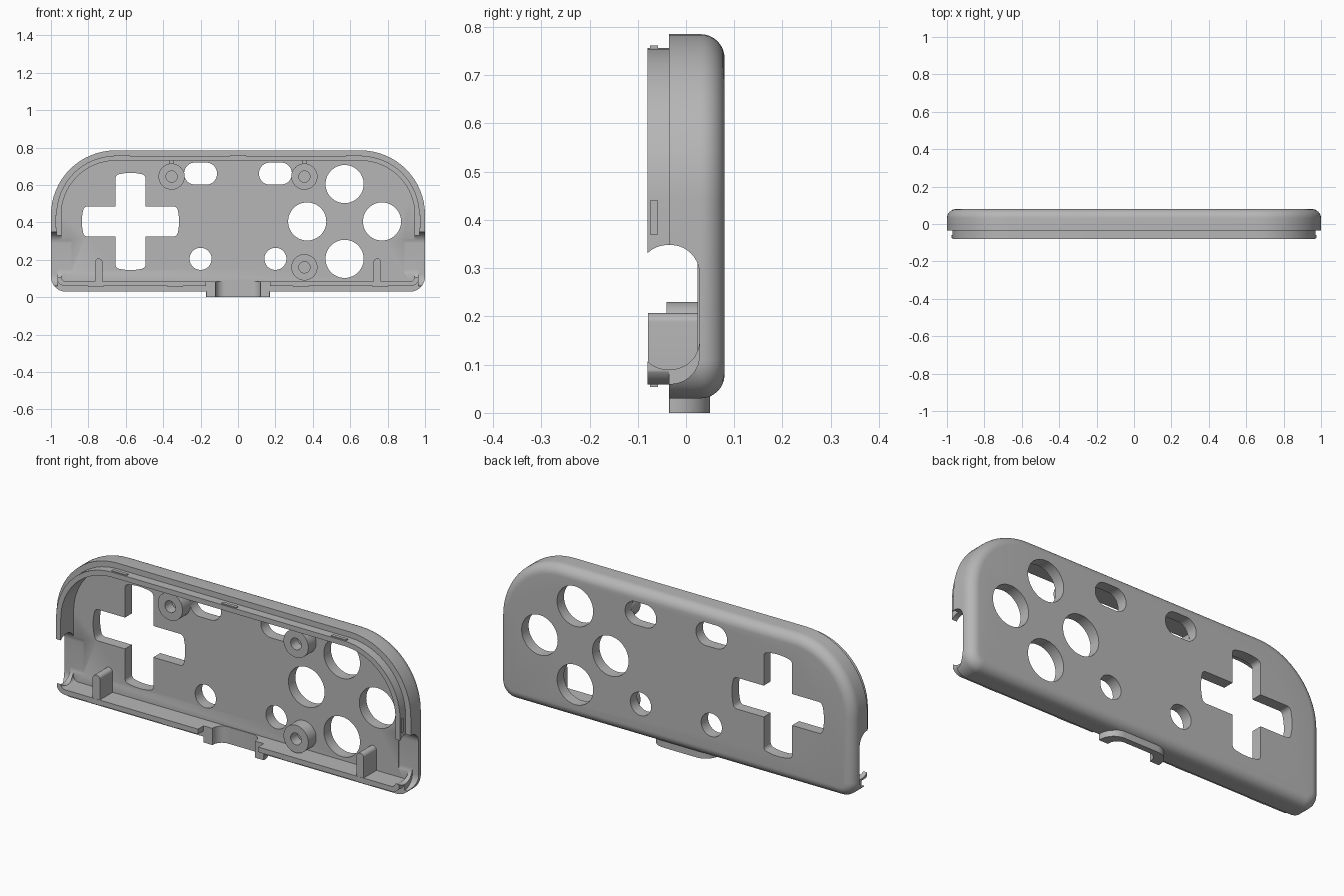
import bpy, bmesh, math
from mathutils import Vector

cube = bpy.data.objects.get("Cube")
if cube:
    bpy.data.objects.remove(cube, do_unlink=True)

grey = bpy.data.materials.new("plain grey plastic")
grey.use_nodes = True
grey.diffuse_color = (0.47, 0.47, 0.47, 1)
grey.node_tree.nodes["Principled BSDF"].inputs["Base Color"].default_value = grey.diffuse_color

FLOOR, FRONT, STEP, BACK = 0.024, -0.08, -0.035, 0.08
LOW, HIGH, LIP, WALL = 0.03, 0.785, 0.029, 0.055


def loft(name, rings, bevel=0):
    """Skin a list of matching closed rings and cap both ends."""
    bm = bmesh.new()
    loops = [[bm.verts.new(p) for p in ring] for ring in rings]
    n = len(loops[0])
    for a, b in zip(loops, loops[1:]):
        for i in range(n):
            j = (i + 1) % n
            bm.faces.new((a[i], a[j], b[j], b[i]))
    bm.faces.new(loops[0])
    bm.faces.new(loops[-1])
    bmesh.ops.recalc_face_normals(bm, faces=bm.faces)
    if bevel:
        caps = [f for f in bm.faces if len(f.verts) == n and n > 4]
        rim = {e for f in caps for e in f.edges}
        corners = [e for e in bm.edges if e not in rim and e.calc_face_angle(0) > 1]
        bmesh.ops.bevel(bm, geom=corners, offset=bevel, segments=4, profile=0.5, affect='EDGES')
    mesh = bpy.data.meshes.new(name)
    bm.to_mesh(mesh)
    bm.free()
    mesh.materials.append(grey)
    ob = bpy.data.objects.new(name, mesh)
    bpy.context.collection.objects.link(ob)
    return ob


def place(axis, u, v, w):
    """Put a flat point (u, v) at distance w along the axis."""
    return {'x': Vector((w, u, v)), 'y': Vector((u, w, v)), 'z': Vector((u, v, w))}[axis]


def prism(name, points, axis, start, end, bevel=0):
    return loft(name, [[place(axis, u, v, w) for u, v in points] for w in (start, end)], bevel)


def rounded(u0, u1, v0, v1, r_low, r_high, steps=10):
    """Rounded rectangle with separate radii for its low and high corners."""
    pts = []
    corners = ((u1 - r_high, v1 - r_high, r_high, 0), (u0 + r_high, v1 - r_high, r_high, 90),
               (u0 + r_low, v0 + r_low, r_low, 180), (u1 - r_low, v0 + r_low, r_low, 270))
    for cu, cv, r, start in corners:
        for i in range(steps + 1):
            a = math.radians(start + 90 * i / steps)
            pts.append((cu + r * math.cos(a), cv + r * math.sin(a)))
    return pts


def circle(cx, cz, r, n=48):
    return [(cx + r * math.cos(math.tau * i / n), cz + r * math.sin(math.tau * i / n)) for i in range(n)]


def box(name, x0, x1, y0, y1, z0, z1):
    return prism(name, [(x0, z0), (x1, z0), (x1, z1), (x0, z1)], 'y', y0, y1)


def cut(target, cutters):
    """Subtract the cutters, bake the result and discard the cutters."""
    for c in cutters:
        c.hide_render = True
        mod = target.modifiers.new("cut", 'BOOLEAN')
        mod.operation, mod.solver, mod.object = 'DIFFERENCE', 'EXACT', c
    graph = bpy.context.evaluated_depsgraph_get()
    graph.update()
    mesh = bpy.data.meshes.new_from_object(target.evaluated_get(graph))
    target.modifiers.clear()
    target.data = mesh
    for c in cutters:
        bpy.data.objects.remove(c, do_unlink=True)


def outline(inset, y):
    pts = rounded(inset - 1, 1 - inset, LOW + inset, HIGH - inset, 0.08 - inset, 0.345 - inset, 16)
    return [place('y', u, v, y) for u, v in pts]


# Hollow half shell: lip, stepped rim, rounded back edge
fillet = 0.05
steps = [(WALL, FLOOR), (WALL, FRONT), (LIP, FRONT), (LIP, STEP), (0, STEP)]
for i in range(9):
    a = math.pi / 2 * i / 8
    steps.append((fillet * (1 - math.cos(a)), BACK - fillet + fillet * math.sin(a)))
shell = loft("half_shell", [outline(*s) for s in steps])

holes = []


def hole(points, bevel=0):
    holes.append(prism("hole_cutter", points, 'y', -0.01, 0.12, bevel))


# Cross opening made from two arms with arched ends
reach, half = 0.26, 0.08
spread = math.asin(half / reach)
for turn in (0, math.pi / 2):
    arm = []
    for side in (0, math.pi):
        for i in range(9):
            a = turn + side + spread * (i / 4 - 1)
            arm.append((-0.575 + reach * math.cos(a), 0.405 + reach * math.sin(a)))
    hole(arm, 0.015)

# Four round button openings
for dx, dz in ((0, 0.2), (0, -0.2), (0.2, 0), (-0.2, 0)):
    hole(circle(0.57 + dx, 0.405 + dz, 0.102))

# Paired small round and pill openings
for s in (-1, 1):
    hole(circle(s * 0.2, 0.205, 0.059))
    hole(rounded(s * 0.2 - 0.088, s * 0.2 + 0.088, 0.602, 0.72, 0.058, 0.058))

# Side openings: wide through the outer wall, slightly shorter inside
for s in (-1, 1):
    for depth, bottom in ((0.965, 0.06), (0.89, 0.09)):
        holes.append(prism("side_cutter", rounded(-0.098, 0.028, bottom, 0.348, 0.06, 0.06),
                           'x', s * depth, s * 1.1))

# Bottom gap in the lip and the channel behind it
holes.append(box("lip_cutter", -0.17, 0.17, -0.1, STEP, 0, 0.12))


def channel():
    return prism("channel_cutter", rounded(-0.12, 0.12, -0.2, 0.02, 0.01, 0.05), 'z', -0.05, 0.1)


holes.append(channel())
cut(shell, holes)

# Curved cable guard below the shell
guard = prism("cable_guard", rounded(-0.17, 0.17, STEP, 0.05, 0.001, 0.075), 'z', 0, 0.05)
cut(guard, [channel()])
parts = [shell, guard]

# Screw posts with blind holes
for name, x, z in (("upper_right", -0.355, 0.645), ("upper_left", 0.355, 0.645), ("lower_left", 0.355, 0.16)):
    profile = ((0.07, FLOOR + 0.01), (0.07, -0.04), (0.03, -0.04), (0.03, 0.015))
    parts.append(loft(name + "_screw_post",
                      [[place('y', u, v, y) for u, v in circle(x, z, r)] for r, y in profile]))
    if z > 0.5:
        parts.append(box(name + "_post_web", x - 0.01, x + 0.01, -0.03, FLOOR + 0.01, z + 0.066, 0.74))

# Upright ribs with round tops
for side, s in (("right", -1), ("left", 1)):
    x = s * 0.745
    parts.append(prism(side + "_rib", rounded(x - 0.02, x + 0.02, 0.075, 0.207, 0.001, 0.019),
                       'y', -0.079, FLOOR + 0.01))

# Snap tabs around the lip
tab = (-0.075, -0.058)
for i, x in enumerate((-0.62, 0, 0.62)):
    parts.append(box(f"top_snap_{i}", x - 0.042, x + 0.042, *tab, 0.75, 0.761))
for i, x in enumerate((-0.76, -0.335, 0.335, 0.76)):
    parts.append(box(f"bottom_snap_{i}", x - 0.042, x + 0.042, *tab, 0.054, 0.066))
for side, s in (("right", -1), ("left", 1)):
    x = s * 0.97
    parts.append(box(side + "_side_snap", x - 0.006, x + 0.006, *tab, 0.37, 0.44))

# Smooth the curves and keep the edges crisp
bpy.ops.object.select_all(action='DESELECT')
for ob in parts:
    ob.select_set(True)
bpy.context.view_layer.objects.active = shell
bpy.ops.object.shade_smooth_by_angle(angle=math.radians(30))
